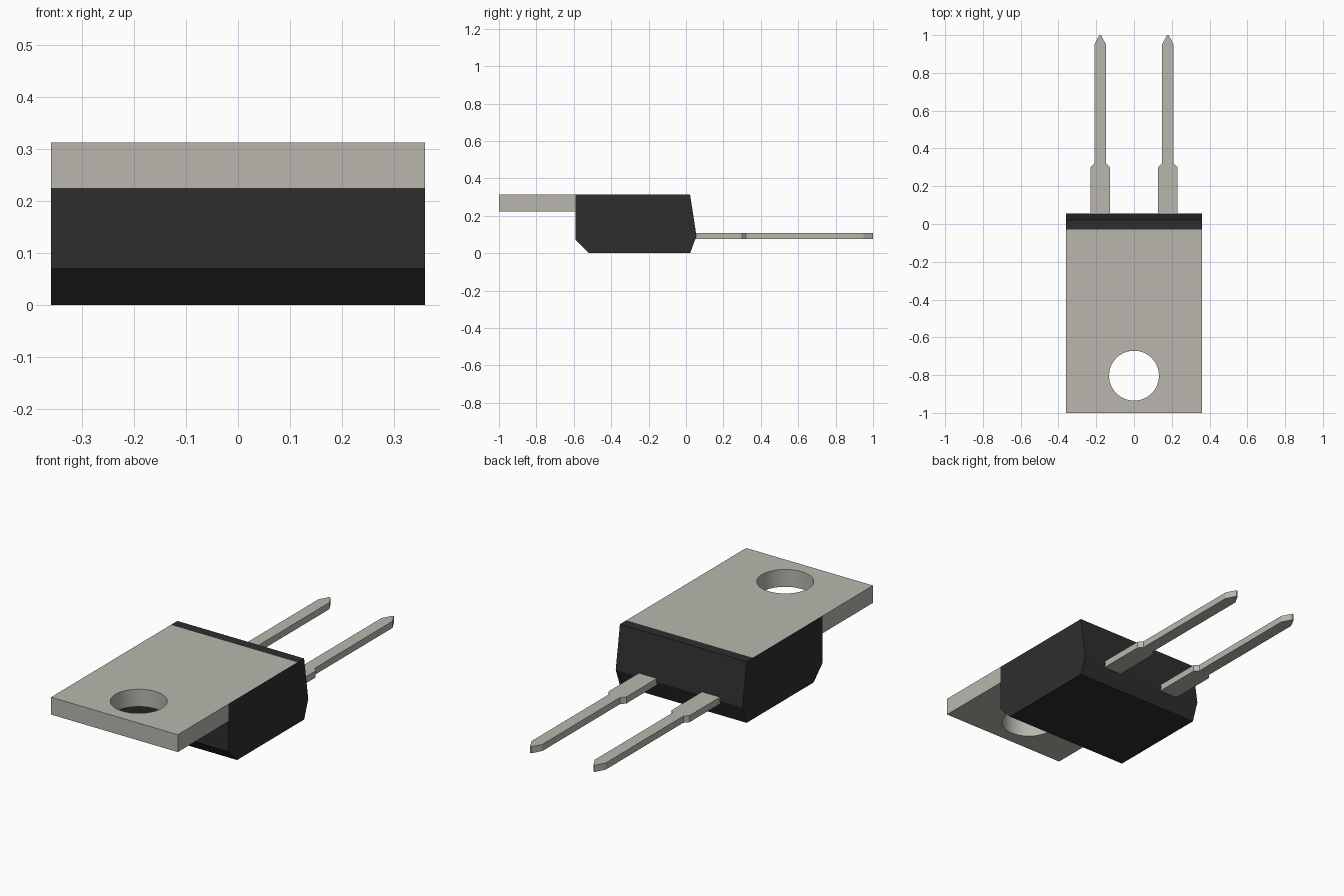
import bpy, bmesh, math
from mathutils import Vector

if "Cube" in bpy.data.objects:
    bpy.data.objects.remove(bpy.data.objects["Cube"])


def material(name, rgb):
    m = bpy.data.materials.new(name)
    m.diffuse_color = (*rgb, 1)
    m.use_nodes = True
    m.node_tree.nodes["Principled BSDF"].inputs["Base Color"].default_value = m.diffuse_color
    return m


METAL = material("tinned metal", (0.48, 0.47, 0.42))
BLACK = material("black plastic", (0.027, 0.027, 0.027))
HALF_W, TOP = 0.359, 0.313


def prism(name, points, direction, mats):
    """Extrude a closed 3D outline along a direction."""
    bm = bmesh.new()
    face = bm.faces.new([bm.verts.new(p) for p in points])
    ext = bmesh.ops.extrude_face_region(bm, geom=[face])
    bmesh.ops.translate(bm, vec=Vector(direction),
                        verts=[v for v in ext["geom"] if isinstance(v, bmesh.types.BMVert)])
    bmesh.ops.recalc_face_normals(bm, faces=bm.faces)
    mesh = bpy.data.meshes.new(name)
    bm.to_mesh(mesh)
    bm.free()
    obj = bpy.data.objects.new(name, mesh)
    bpy.context.collection.objects.link(obj)
    for m in mats:
        mesh.materials.append(m)
    return obj


# Moulded body: side profile extruded across the width
profile = [(-0.59, TOP), (-0.03, TOP), (0.022, TOP), (0.056, 0.092),
           (0.022, 0), (-0.52, 0), (-0.59, 0.07)]
body = prism("body", [(-HALF_W, y, z) for y, z in profile],
             (2 * HALF_W, 0, 0), [BLACK, METAL])
# Exposed metal on the top of the body
for p in body.data.polygons:
    if p.normal.z > 0.9 and p.center.y < -0.03:
        p.material_index = 1

# Mounting tab with a round hole
tab = prism("mounting_tab",
            [(-HALF_W, -1, 0.224), (HALF_W, -1, 0.224),
             (HALF_W, -0.59, 0.224), (-HALF_W, -0.59, 0.224)],
            (0, 0, TOP - 0.224), [METAL])
N = 64
circle = [(0.132 * math.cos(2 * math.pi * i / N),
           -0.803 + 0.132 * math.sin(2 * math.pi * i / N), 0.1) for i in range(N)]
cutter = prism("hole_cutter", circle, (0, 0, 0.4), [METAL])
cutter.hide_render = True
cutter.hide_set(True)
cut = tab.modifiers.new("hole", "BOOLEAN")
cut.operation = "DIFFERENCE"
cut.solver = "EXACT"
cut.object = cutter
bpy.context.view_layer.objects.active = tab
tab.select_set(True)
bpy.ops.object.modifier_apply(modifier="hole")
bpy.data.objects.remove(cutter)
bpy.ops.object.shade_smooth_by_angle(angle=math.radians(30))

# Two leads, wide at the root and pointed at the tip
half = [(0.051, 0.04), (0.051, 0.30), (0.031, 0.322), (0.031, 0.95), (0.004, 1.0)]
outline = half + [(-x, y) for x, y in reversed(half)]
for side, cx in (("left", -0.179), ("right", 0.179)):
    prism(side + "_lead", [(cx + x, y, 0.075) for x, y in outline],
          (0, 0, 0.034), [METAL])
